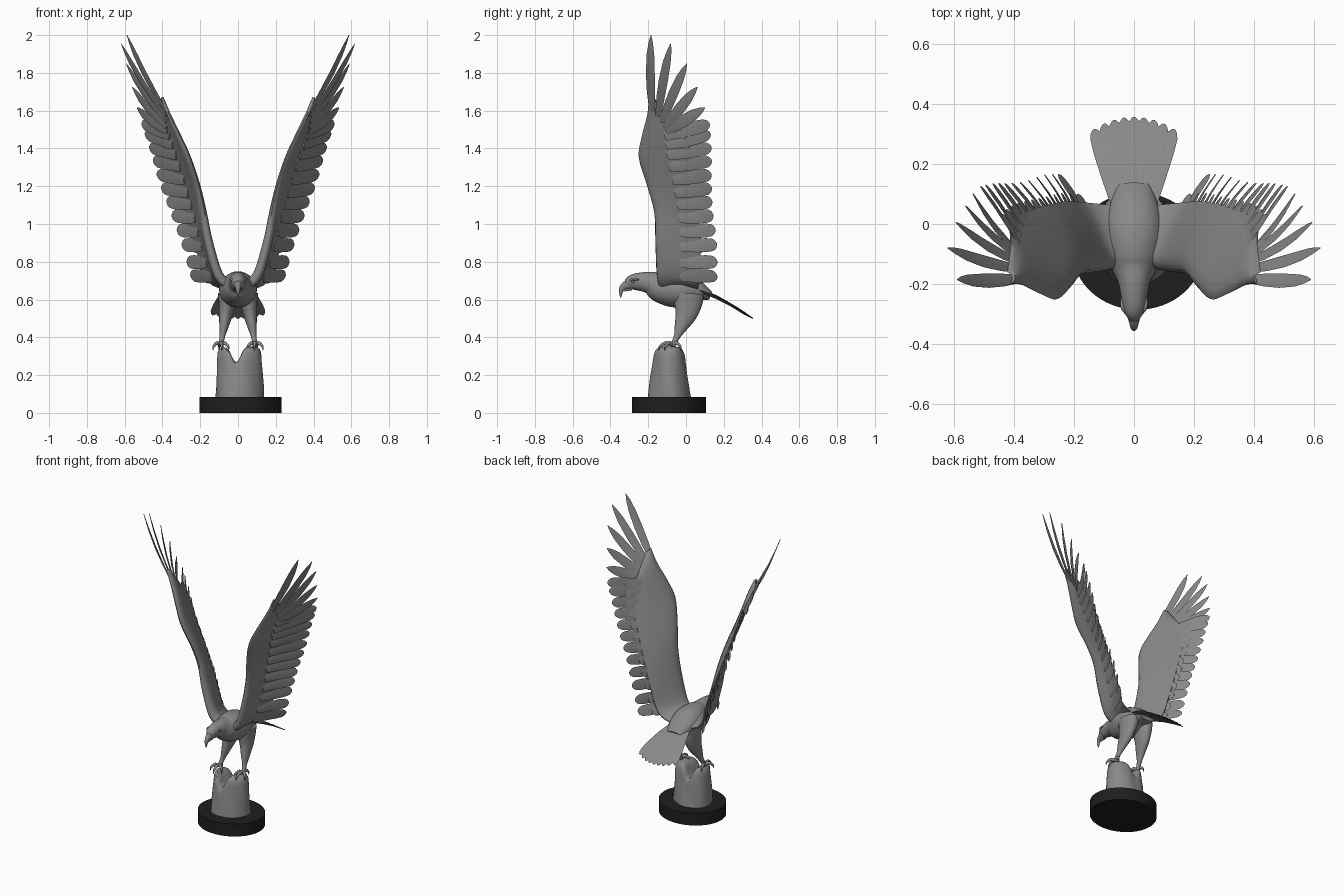
import bpy, bmesh, math
from mathutils import Vector as V

if "Cube" in bpy.data.objects:
    bpy.data.objects.remove(bpy.data.objects["Cube"])


def material(name, c):
    m = bpy.data.materials.new(name)
    m.diffuse_color = (*c, 1)
    m.use_nodes = True
    m.node_tree.nodes["Principled BSDF"].inputs["Base Color"].default_value = m.diffuse_color
    return m


GREY = material("statue grey", (0.25, 0.25, 0.25))
BLACK = material("plinth black", (0.013, 0.013, 0.013))


def spline(pts, u):
    """Catmull-Rom point at station u of a list of tuples."""
    u = min(max(u, 0), len(pts) - 1)
    i = min(int(u), len(pts) - 2)
    f = u - i
    a, b, c, d = (pts[min(max(k, 0), len(pts) - 1)] for k in (i - 1, i, i + 1, i + 2))
    return [0.5 * (2*q + (r - p)*f + (2*p - 5*q + 4*r - s)*f*f + (3*q - p - 3*r + s)*f**3)
            for p, q, r, s in zip(a, b, c, d)]


def build(name, lofts, mat=GREY, mirror=False, angle=50):
    """One object from lofts; each loft is a list of equal rings of points."""
    bm = bmesh.new()
    for rings in lofts:
        rows = [[bm.verts.new(p) for p in ring] for ring in rings]
        n = len(rows[0])
        for a, b in zip(rows, rows[1:]):
            for i in range(n):
                bm.faces.new((a[i], a[(i+1) % n], b[(i+1) % n], b[i]))
        bm.faces.new(rows[0])
        bm.faces.new(rows[-1])
    bmesh.ops.recalc_face_normals(bm, faces=bm.faces)
    me = bpy.data.meshes.new(name)
    bm.to_mesh(me)
    bm.free()
    me.materials.append(mat)
    ob = bpy.data.objects.new(name, me)
    bpy.context.collection.objects.link(ob)
    if mirror:
        ob.modifiers.new("mirror", 'MIRROR').use_mirror_merge = False
    bpy.ops.object.select_all(action='DESELECT')
    ob.select_set(True)
    bpy.context.view_layer.objects.active = ob
    bpy.ops.object.shade_smooth_by_angle(angle=math.radians(angle))
    return ob


def tube(pts, sides=20, steps=4):
    """Smooth tube through (x, y, z, side radius, other radius)."""
    rings = []
    for k in range((len(pts) - 1) * steps + 1):
        u = k / steps
        x, y, z, r1, r2 = spline(pts, u)
        t = (V(spline(pts, u + .05)[:3]) - V(spline(pts, u - .05)[:3])).normalized()
        ref = V((1, 0, 0)) if abs(t.x) < .8 else V((0, 1, 0))
        up = t.cross(ref).normalized()
        side = up.cross(t)
        rings.append([V((x, y, z)) + side * r1 * math.cos(a) + up * r2 * math.sin(a)
                      for a in (2 * math.pi * i / sides for i in range(sides))])
    return rings


POINTED = [(0, .6), (.25, .9), (.5, 1), (.75, .85), (.9, .5), (1, .06)]
ROUND = [(0, .7), (.4, .95), (.7, 1), (.88, .88), (.96, .6), (1, .2)]


def feather(root, tip, n, w, shape, bend=0.0, tilt=0.0, th=.006):
    """Thin blade with a raised quill line."""
    root, tip = V(root), V(tip)
    axis = tip - root
    side = (axis.cross(n).normalized() + n * tilt).normalized()
    up = side.cross(axis).normalized()
    rings = []
    for t, k in shape:
        c = root + axis * t + up * bend * math.sin(math.pi * t)
        h = th * (1 - .7 * t)
        rings.append([c - side*w*k, c + up*h, c + side*w*k, c - up*h])
    return rings


# plinth: elliptical disc
disc = [[(.013 + .217 * math.cos(a), -.09 + .195 * math.sin(a), z)
         for a in (2 * math.pi * i / 64 for i in range(64))] for z in (0, .085)]
build("plinth", [disc], BLACK, angle=30)

# rock: tapering stump with a notch between two humps
rock = []
for s, f in [(1.02, 0), (1, .25), (.97, .5), (.94, .75), (.92, .88), (.85, .95), (.72, .99),
             (.55, 1), (.4, 1), (.25, 1), (.12, 1), (.02, 1)]:
    ring = []
    for i in range(64):
        a = 2 * math.pi * i / 64
        wob = 1 + .03 * math.sin(3*a + 1) + .02 * math.sin(5*a + 6*f)
        x = .006 + .125 * s * wob * math.cos(a)
        y = -.088 + (.112 - .02 * f) * s * wob * math.sin(a)
        top = .352 - .085 * math.exp(-((x + .01) / .032) ** 2)
        ring.append((x, y, .08 + f * (top - .08)))
    rock.append(ring)
build("rock", [rock])

# body and head in one loft, hooked beak
build("body", [tube([(0, -.315, .680, .018, .022), (0, -.285, .692, .036, .040),
                     (0, -.235, .694, .045, .050), (0, -.19, .688, .054, .060),
                     (0, -.14, .668, .078, .082), (0, -.07, .655, .098, .095),
                     (0, 0, .650, .098, .088), (0, .06, .645, .082, .058),
                     (0, .13, .620, .055, .022)], 28)])
build("beak", [tube([(0, -.29, .682, .027, .030), (0, -.322, .674, .018, .022),
                     (0, -.343, .650, .011, .014), (0, -.346, .612, .002, .003)], 14),
               tube([(0, -.29, .660, .018, .012), (0, -.327, .648, .008, .006)], 10)])
build("brow_and_eye", [tube([(.022, -.303, .698, .004, .004), (.036, -.278, .708, .008, .007),
                             (.042, -.25, .706, .004, .004)], 8),
                       tube([(.033, -.288, .695, .003, .003), (.037, -.281, .695, .007, .007),
                             (.039, -.273, .695, .003, .003)], 8)], mirror=True)

# tail fan
tail = []
for i in range(-4, 5):
    k = i / 4
    tail.append(feather((.05 * k, .04, .668 - .01 * k * k),
                        (.132 * k, .355 - .04 * k * k, .500 + .018 * k * k),
                        V((0, .5, .86)), .026, ROUND, .012, .06, .009))
build("tail", tail)

# legs with toes and claws
limbs = [tube([(.055, .015, .63, .052, .08), (.058, .012, .58, .045, .075),
               (.065, 0, .52, .036, .058), (.074, -.025, .46, .025, .037),
               (.082, -.045, .41, .015, .019), (.088, -.062, .375, .013, .014),
               (.09, -.07, .352, .014, .014)], 18)]
for ang, ln in ((-140, .055), (-95, .07), (-45, .055), (80, .045)):
    dx, dy = math.cos(math.radians(ang)), math.sin(math.radians(ang))
    limbs.append(tube([(.092 + dx * ln * d, -.072 + dy * ln * d, z, r, r) for d, z, r in
                       ((0, .360, .011), (.45, .370, .010), (.8, .360, .008),
                        (1, .347, .005), (1.02, .330, .001))], 10, 3))
build("legs", limbs, mirror=True)

# wing stations: leading edge, rear edge, flight feather tip
LEAD = [(.04, -.14, .67), (.10, -.155, .73), (.15, -.162, .90), (.178, -.168, 1.06), (.207, -.205, 1.2),
        (.255, -.25, 1.35), (.305, -.235, 1.46), (.365, -.205, 1.58), (.405, -.197, 1.67)]
REAR = [(.05, .06, .65), (.16, .07, .70), (.225, .075, .88), (.28, .065, 1.05), (.33, .05, 1.2),
        (.38, .03, 1.35), (.41, -.01, 1.47), (.41, -.08, 1.56), (.42, -.16, 1.65)]
TIPS = [(.25, .165, .72), (.30, .163, .90), (.36, .142, 1.07),
        (.42, .135, 1.23), (.465, .135, 1.39), (.51, .125, 1.53)]


def wing(u, v):
    return V(spline(LEAD, u)).lerp(V(spline(REAR, u)), v)


def wing_normal(u):
    return (wing(u + .1, .5) - wing(u - .1, .5)).cross(wing(u, 1) - wing(u, 0)).normalized()


# wing panel: cambered aerofoil sections
SECTION = [(0, 0), (.03, .013), (.1, .021), (.2, .022), (.35, .017), (.6, .011), (.85, .007), (1, .003)]
panel = []
for k in range(33):
    u = k / 4
    n, scale = wing_normal(u), 1.35 - .12 * u
    camber = {v: wing(u, v) + n * .015 * math.sin(math.pi * v) for v, _ in SECTION}
    panel.append([camber[v] + n * h * scale for v, h in SECTION] +
                 [camber[v] - n * h * scale for v, h in reversed(SECTION[1:])])
build("wing_panel", [panel], mirror=True, angle=60)

# secondary feathers along the rear edge
feathers = []
for k in range(12):
    u = 1.05 + 4.95 * k / 11
    feathers.append(feather(wing(u, .55), spline(TIPS, u - 1), wing_normal(u), .037, ROUND, .008, .22))
    # shorter covert layer on top
    n = wing_normal(u)
    feathers.append(feather(wing(u, .4) + n * .012, wing(u, 1).lerp(V(spline(TIPS, u - 1)), .3) + n * .004,
                            n, .036, ROUND, .004, .12))
build("secondary_feathers", feathers, mirror=True)

# long primary feathers at the wing tip
primaries = []
for u, v, tip, w in ((7.2, .2, (.588, -.185, 2.0), .027), (7, .45, (.619, -.08, 1.955), .027),
                     (6.7, .55, (.592, .005, 1.85), .028), (6.4, .6, (.56, .06, 1.725), .030),
                     (6.2, .6, (.535, .10, 1.615), .033)):
    primaries.append(feather(wing(u, v), tip, wing_normal(min(u, 6.5)), w, POINTED, -.012, .12))
build("primary_feathers", primaries, mirror=True)
